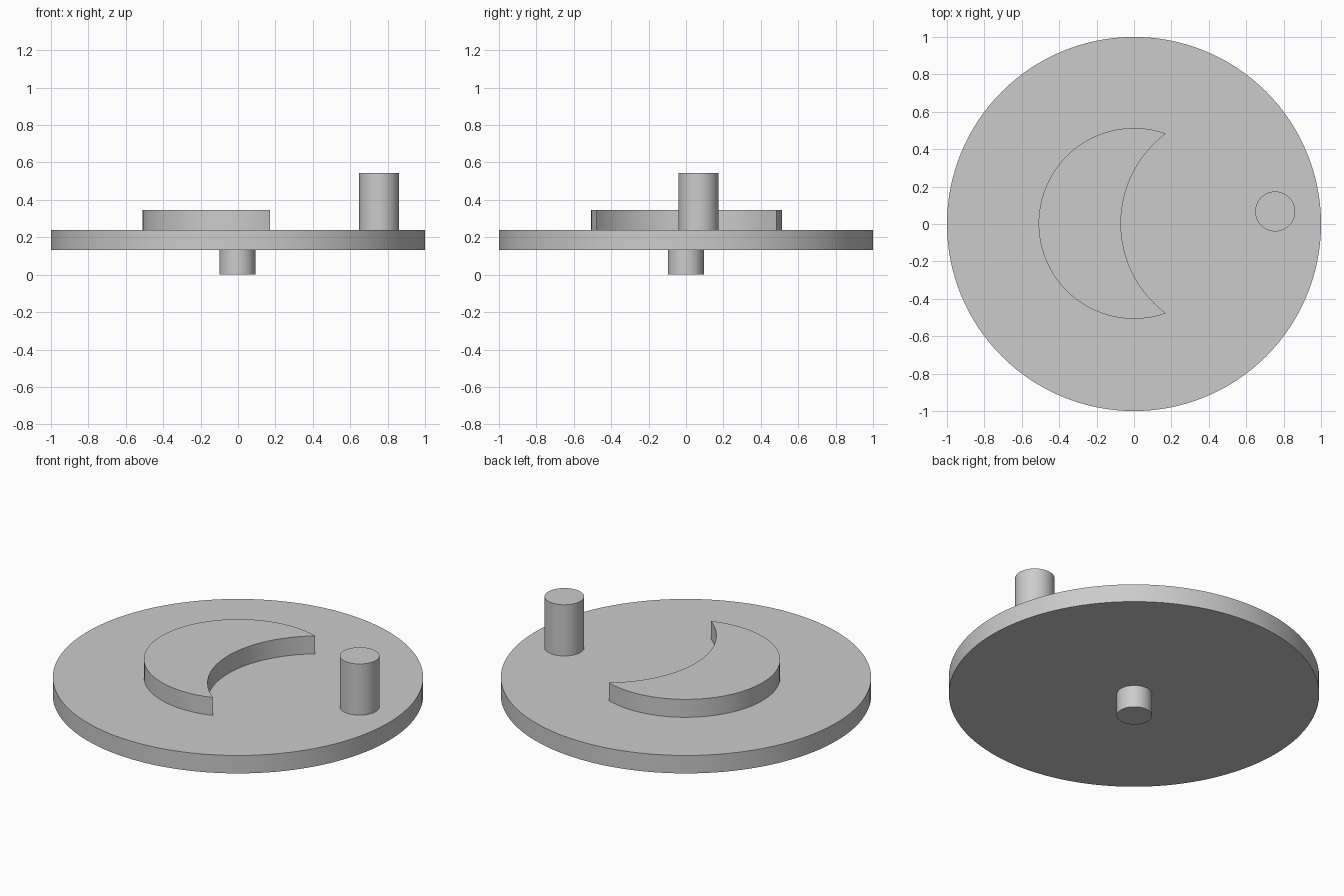
import bpy
import bmesh
from math import atan2, cos, sin, pi

cube = bpy.data.objects.get("Cube")
if cube:
    bpy.data.objects.remove(cube, do_unlink=True)

grey = bpy.data.materials.new("plain grey")
grey.use_nodes = True
colour = (0.6, 0.6, 0.6, 1)
grey.diffuse_color = colour
grey.node_tree.nodes["Principled BSDF"].inputs["Base Color"].default_value = colour


def arc(cx, cy, radius, start, end, steps):
    """Points along an arc, both ends included."""
    angles = [start + (end - start) * i / steps for i in range(steps + 1)]
    return [(cx + radius * cos(a), cy + radius * sin(a)) for a in angles]


def circle(cx, cy, radius, steps):
    return arc(cx, cy, radius, 0, 2 * pi, steps)[:-1]


def extrude(name, outline, bottom, top):
    """Solid with the given outline between two heights."""
    bm = bmesh.new()
    base = bm.faces.new([bm.verts.new((x, y, bottom)) for x, y in outline])
    result = bmesh.ops.extrude_face_region(bm, geom=[base], use_keep_orig=True)
    for v in result["geom"]:
        if isinstance(v, bmesh.types.BMVert):
            v.co.z = top
    bmesh.ops.recalc_face_normals(bm, faces=bm.faces[:])
    mesh = bpy.data.meshes.new(name)
    bm.to_mesh(mesh)
    bm.free()
    mesh.materials.append(grey)
    obj = bpy.data.objects.new(name, mesh)
    bpy.context.collection.objects.link(obj)
    bpy.ops.object.select_all(action="DESELECT")
    obj.select_set(True)
    bpy.context.view_layer.objects.active = obj
    bpy.ops.object.shade_smooth_by_angle()
    return obj


# Round plate with a short axle below and an off-centre pin above
extrude("disc", circle(0, 0, 1, 128), 0.133, 0.24)
extrude("axle", circle(-0.003, 0, 0.096, 48), 0, 0.133)
extrude("drive_pin", circle(0.755, 0.067, 0.107, 48), 0.24, 0.545)

# Crescent: large arc around the back, hollow arc facing the pin
outer_r, inner_r, inner_x, tip_x, tip_y = 0.51, 0.6, 0.53, 0.17, 0.481
outer_a = atan2(tip_y, tip_x)
inner_a = atan2(tip_y, tip_x - inner_x)
outer = arc(0, 0.003, outer_r, outer_a, 2 * pi - outer_a, 72)
inner = arc(inner_x, 0.003, inner_r, 2 * pi - inner_a, inner_a, 40)
extrude("crescent_boss", outer + inner[1:-1], 0.24, 0.347)
